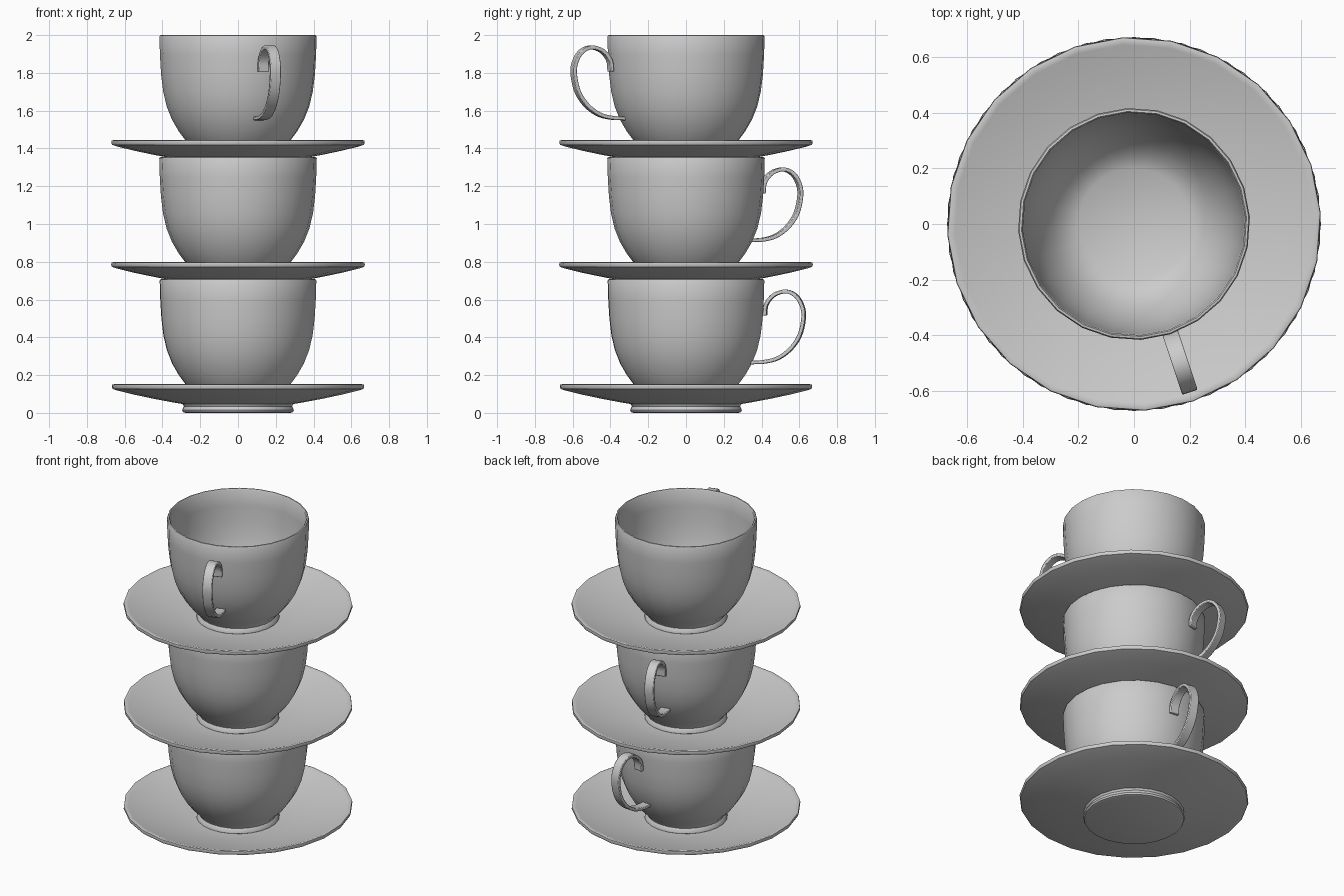
import bpy, bmesh, math
from mathutils import Vector

if "Cube" in bpy.data.objects:
    bpy.data.objects.remove(bpy.data.objects["Cube"])

SIDES = 24
STEP = 0.646          # height of one cup-and-saucer level


def finish(name, bm, z, angle, smooth=40):
    bmesh.ops.recalc_face_normals(bm, faces=bm.faces)
    me = bpy.data.meshes.new(name)
    bm.to_mesh(me)
    bm.free()
    ob = bpy.data.objects.new(name, me)
    bpy.context.collection.objects.link(ob)
    ob.location.z = z
    ob.rotation_euler.z = math.radians(angle)
    bpy.ops.object.select_all(action='DESELECT')
    ob.select_set(True)
    bpy.context.view_layer.objects.active = ob
    bpy.ops.object.shade_smooth_by_angle(angle=math.radians(smooth))
    return ob


def lathe(name, profile, z, angle):
    bm = bmesh.new()
    verts = [bm.verts.new((r, 0, h)) for r, h in profile]
    edges = [bm.edges.new(p) for p in zip(verts, verts[1:])]
    bmesh.ops.spin(bm, geom=verts + edges, cent=(0, 0, 0), axis=(0, 0, 1),
                   angle=2 * math.pi, steps=SIDES, use_duplicate=False)
    bmesh.ops.remove_doubles(bm, verts=bm.verts, dist=1e-4)
    return finish(name, bm, z, angle)


def smooth_path(points, n=4):
    # Catmull-Rom interpolation through the points
    p = [Vector(q) for q in points]
    p = [2 * p[0] - p[1]] + p + [2 * p[-1] - p[-2]]
    out = []
    for a, b, c, d in zip(p, p[1:], p[2:], p[3:]):
        for k in range(n):
            t = k / n
            out.append(0.5 * (2 * b + (c - a) * t + (2 * a - 5 * b + 4 * c - d) * t * t
                              + (3 * b - a - 3 * c + d) * t ** 3))
    return out + [p[-2]]


def strap(name, points, width, thick, z, angle):
    path = smooth_path(points)
    bm = bmesh.new()
    rings = []
    for i, p in enumerate(path):
        t = (path[min(i + 1, len(path) - 1)] - path[max(i - 1, 0)]).normalized()
        n = Vector((-t.y, t.x)) * thick / 2
        rings.append([bm.verts.new((q.x, s * width / 2, q.y))
                      for q, s in ((p + n, -1), (p + n, 1), (p - n, 1), (p - n, -1))])
    for a, b in zip(rings, rings[1:]):
        for k in range(4):
            bm.faces.new((a[k], a[(k + 1) % 4], b[(k + 1) % 4], b[k]))
    bm.faces.new(rings[0])
    bm.faces.new(rings[-1])
    ob = finish(name, bm, z, angle)
    bev = ob.modifiers.new("soft_edges", 'BEVEL')
    bev.width = 0.004
    bev.segments = 2
    return ob


# Profiles as (radius, height)
SAUCER = [(0, 0), (0.28, 0), (0.293, 0.004), (0.298, 0.014), (0.288, 0.035), (0.295, 0.047),
          (0.36, 0.058), (0.45, 0.075), (0.55, 0.096), (0.64, 0.118), (0.667, 0.127),
          (0.672, 0.138), (0.67, 0.149), (0.66, 0.152), (0.645, 0.147), (0.55, 0.118),
          (0.44, 0.092), (0.34, 0.073), (0.25, 0.063), (0, 0.061)]
CUP = [(0, 0.062), (0.235, 0.062), (0.243, 0.067), (0.242, 0.078), (0.23, 0.095),
       (0.236, 0.108), (0.278, 0.15), (0.315, 0.2), (0.35, 0.26), (0.378, 0.33),
       (0.397, 0.41), (0.408, 0.5), (0.414, 0.6), (0.417, 0.7), (0.413, 0.707),
       (0.405, 0.708), (0.4, 0.7), (0.396, 0.6), (0.39, 0.5), (0.378, 0.41),
       (0.358, 0.33), (0.33, 0.26), (0.295, 0.2), (0.25, 0.15), (0.2, 0.125), (0, 0.115)]
HANDLE = [(0.42, 0.515), (0.428, 0.575), (0.47, 0.625), (0.535, 0.643), (0.59, 0.615),
          (0.622, 0.555), (0.625, 0.49), (0.603, 0.405), (0.555, 0.337),
          (0.49, 0.29), (0.42, 0.271), (0.345, 0.267)]

# Stack of cups, each turned so its handle points a different way
for level, (label, turn) in enumerate((("bottom", 84), ("middle", 105), ("top", -71.6))):
    z = level * STEP
    lathe(label + "_saucer", SAUCER, z, turn)
    lathe(label + "_cup", CUP, z, turn)
    strap(label + "_handle", HANDLE, 0.058, 0.02, z, turn)
